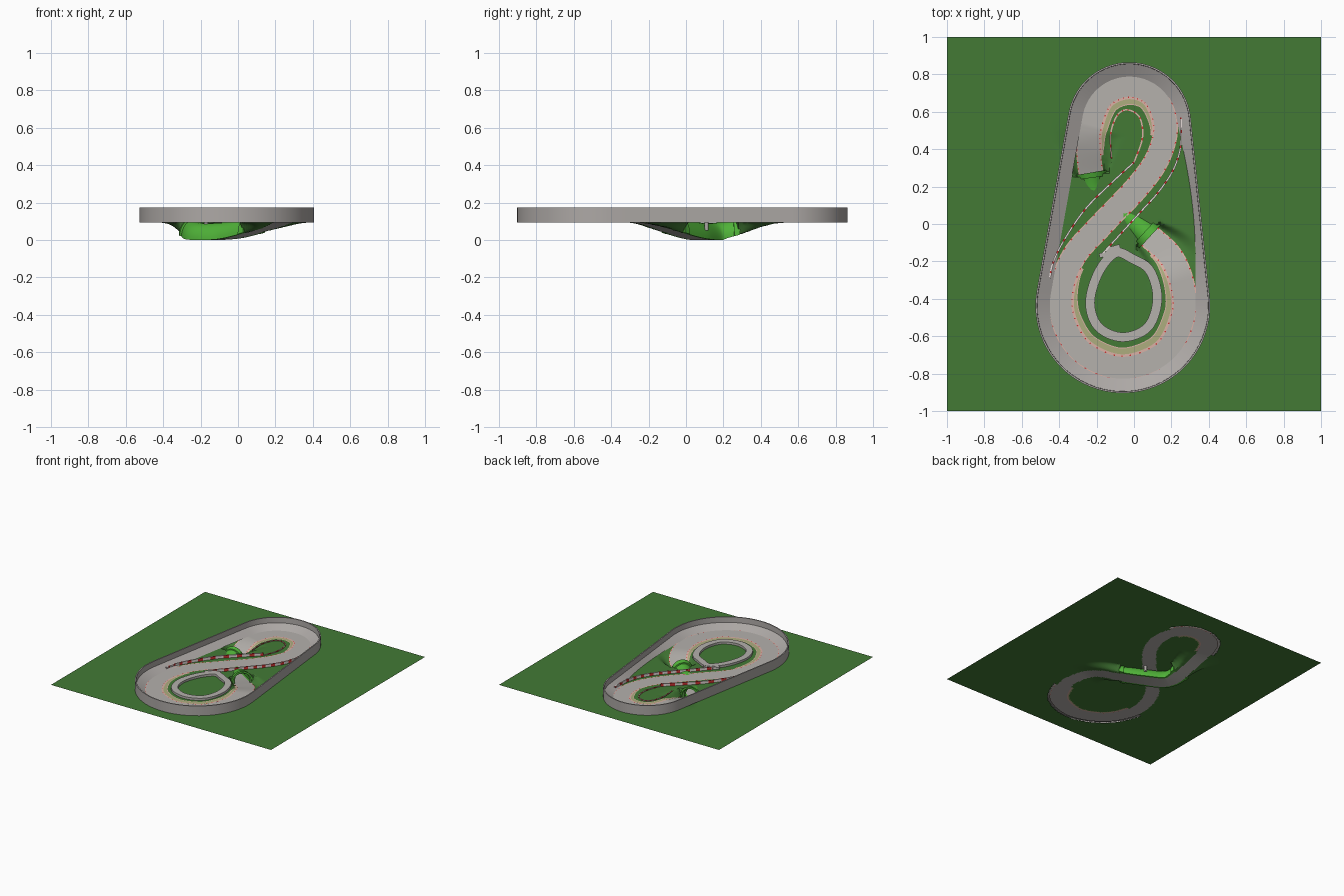
import bpy, bmesh, math
from mathutils import Vector
from mathutils.kdtree import KDTree

if "Cube" in bpy.data.objects:
    bpy.data.objects.remove(bpy.data.objects["Cube"])

G = 0.095  # general ground level

def mat(name, rgb):
    m = bpy.data.materials.new(name)
    m.diffuse_color = (*rgb, 1)
    m.use_nodes = True
    m.node_tree.nodes["Principled BSDF"].inputs["Base Color"].default_value = m.diffuse_color
    return m

GRASS = mat("grass_green", (0.056, 0.195, 0.036))
TUNNEL = mat("tunnel_green", (0.08, 0.45, 0.04))
ROAD = mat("road_grey", (0.46, 0.44, 0.415))
WALL = mat("wall_grey", (0.42, 0.395, 0.38))
SAND = mat("runoff_yellow", (0.42, 0.42, 0.21))
PINK = mat("edge_pink", (0.7, 0.44, 0.38))
RED = mat("stripe_red", (0.62, 0.03, 0.03))
WHITE = mat("stripe_white", (0.78, 0.7, 0.68))

def finish(name, bm, mats):
    me = bpy.data.meshes.new(name)
    bm.to_mesh(me)
    bm.free()
    ob = bpy.data.objects.new(name, me)
    bpy.context.collection.objects.link(ob)
    for m in mats:
        me.materials.append(m)
    bpy.context.view_layer.objects.active = ob
    ob.select_set(True)
    bpy.ops.object.shade_smooth_by_angle(angle=math.radians(35))
    ob.select_set(False)
    return ob

def spline(p, u, closed):
    """Catmull-Rom point at parameter u (in control point units)."""
    n = len(p)
    i = math.floor(u) if closed else min(max(math.floor(u), 0), n - 2)
    t = u - i
    get = lambda k: Vector(p[k % n] if closed else p[min(max(k, 0), n - 1)])
    a, b, c, d = (get(i + k) for k in (-1, 0, 1, 2))
    return 0.5 * (2*b + (c - a)*t + (2*a - 5*b + 4*c - d)*t*t + (3*b - a - 3*c + d)*t**3)

def sweep(name, path, profile, mats, closed=False, rule=lambda i, j: 0, cap=False, loop=False):
    """Sweep profile(t) = [(left offset, height)...], ordered right to left."""
    bm = bmesh.new()
    n = len(path)
    rows = []
    for i, p in enumerate(path):
        a = path[i - 1] if closed or i else p
        b = path[(i + 1) % n] if closed or i < n - 1 else p
        d = (b - a).to_2d().normalized()
        rows.append([bm.verts.new((p.x - d.y*o, p.y + d.x*o, p.z + h))
                     for o, h in profile(i / max(n - 1, 1))])
    for i in range(n if closed else n - 1):
        r, s = rows[i], rows[(i + 1) % n]
        m = len(r)
        for j in range(m if loop else m - 1):
            k = (j + 1) % m
            f = bm.faces.new((r[j], s[j], s[k], r[k]))
            f.material_index = rule(i, j)
    if cap:
        h = len(rows[0]) // 2 if loop else 0
        for r, rev in ((rows[0], False), (rows[-1], True)):
            # a loop profile is an outer arch plus the reversed inner arch
            quads = [(r[j], r[j+1], r[-2-j], r[-1-j]) for j in range(h - 1)] if loop else [r]
            for q in quads:
                bm.faces.new(q[::-1] if rev else q)
    return finish(name, bm, mats)

# figure-eight centre line; it dips below the bridge between points 17 and 3
CENTRE = [(0.085, -0.068), (0.2, -0.18), (0.262, -0.34), (0.262, -0.5), (0.162, -0.688),
          (-0.06, -0.77), (-0.27, -0.69), (-0.375, -0.53), (-0.39, -0.36), (-0.32, -0.17),
          (-0.17, 0.0), (0.02, 0.2), (0.13, 0.36), (0.168, 0.53), (0.105, 0.69),
          (-0.03, 0.74), (-0.17, 0.68), (-0.238, 0.52), (-0.243, 0.4), (-0.23, 0.275),
          (-0.195, 0.15), (-0.05, 0.05)]
N = len(CENTRE)

def track_point(u):
    p = spline(CENTRE, u, True)
    z = G
    if u % N < 3 or u % N > 17:
        t = min(abs(p.y - 0.12) / 0.42, 1)
        z = G * t * t * (3 - 2*t)
    return Vector((p.x, p.y, z))

def section(u0, u1, step=1/14):
    n = max(2, round((u1 - u0) / step))
    return [track_point(u0 + (u1 - u0) * k / n) for k in range(n + 1)]

def make_tree(pts):
    kd = KDTree(len(pts))
    for k, p in enumerate(pts):
        kd.insert((p.x, p.y, 0), k)
    kd.balance()
    return kd

# ground sheet, lowered around the two open cuttings and open under the road
dip_pts, road_pts = section(17, N + 3, 0.05), section(0, 19, 0.05)
dip_tree, road_tree = make_tree(dip_pts), make_tree(road_pts)
bm = bmesh.new()
bmesh.ops.create_grid(bm, x_segments=200, y_segments=200, size=1)
road_bed = set()
for v in bm.verts:
    flat = (v.co.x, v.co.y, 0)
    _, k, d = dip_tree.find(flat)
    u = 17 + k * (N + 3 - 17) / (len(dip_pts) - 1)
    drop = 0
    if d < 0.2 and not 19.05 < u < N - 0.05:
        near = min(1, max(0, 19 - u if u < 20 else (u - N)) / 1.6)  # 0 at a portal
        r0, r1 = 0.066 + 0.025*near, 0.1 + 0.1*near
        w = min(max((r1 - d) / (r1 - r0), 0), 1)
        drop = (G - dip_pts[k].z) * w * w * (3 - 2*w)
    v.co.z = G - drop
    _, k, d = road_tree.find(flat)
    u = k * 0.05
    if d < (0.088 if 3 < u < 7.4 or 13.6 < u < 16.9 else 0.06):
        road_bed.add(v)
bmesh.ops.delete(bm, geom=[f for f in bm.faces if all(v in road_bed for v in f.verts)],
                 context='FACES')
finish("ground", bm, [GRASS])

# road surface
W = 0.063
road = sweep("road", section(0, N - 1/14), lambda t: [(-W, .001), (0, .001), (W, .001)],
             [ROAD], closed=True)
low = min(v.co.z for v in road.data.vertices)
for v in road.data.vertices:
    if v.co.z < 0.004:
        v.co.z -= low

# painted kerbs on both road edges
for side, s in (("left", 1), ("right", -1)):
    sweep(side + "_kerb", section(0, 19, 1/24),
          lambda t: [(s*W - .0035, .003), (s*W + .0035, .003)],
          [PINK, RED], rule=lambda i, j: 1 if i % 6 == 0 else 0)

# yellow run-off areas with pink rims inside both loops
def runoff(name, u0, u1, s, width):
    def prof(t):
        w = width * max(0.08, math.sin(math.pi * t)) ** 0.5
        pts = [(s*W, .002), (s*(W + .01), .002), (s*(W + w), .002), (s*(W + w + .005), .002)]
        return pts if s > 0 else pts[::-1]
    sweep(name, section(u0, u1), prof, [PINK, SAND], rule=lambda i, j: 1 if j == 1 else 0)

runoff("lower_runoff", 0.4, 8.8, -1, 0.041)
runoff("upper_runoff", 12.6, 18.3, 1, 0.036)

# green tunnel under the bridge, with floor lips, and a thick portal ring at each end
def arch(rx, rz):
    return [(-rx*math.cos(math.pi*k/16), rz*math.sin(math.pi*k/16)) for k in range(17)]

sweep("tunnel", section(19, N), lambda t: [(-.06, .0005)] + arch(.077, .09) + [(.06, .0005)], [TUNNEL])
for name, u in (("upper_portal", 19), ("lower_portal", N - 0.22)):
    ring = arch(.087, .1) + arch(.073, .085)[::-1]
    sweep(name, section(u, u + 0.22, 0.22), lambda t: ring, [TUNNEL], cap=True, loop=True)

# red and white barriers beside the bridge, with a flat kerb leading around the upper loop
def at_ground(pts, closed=False, per=10):
    n = len(pts) if closed else len(pts) - 1
    return [Vector((*spline(pts, k / per, closed), G)) for k in range(n * per + (0 if closed else 1))]

def barrier(name, pts, half, high, first):
    sweep(name, at_ground(pts), lambda t: [(-half, 0), (-half, high), (half, high), (half, 0)],
          [first, RED], rule=lambda i, j: 1 if i % 5 < 2 and (j != 1 or i % 5 < 1) else 0, cap=True)

barrier("upper_loop_kerb", [(-0.12, 0.35), (-0.125, 0.48), (-0.09, 0.58), (-0.035, 0.61), (0.03, 0.57),
                            (0.045, 0.46), (0.0, 0.33)], .004, .006, PINK)
barrier("left_barrier", [(0.0, 0.33), (-0.12, 0.22), (-0.26, 0.08), (-0.37, -0.08),
                         (-0.43, -0.2), (-0.45, -0.29)], .005, .022, WHITE)
barrier("right_barrier", [(0.25, 0.57), (0.25, 0.42), (0.21, 0.29), (0.13, 0.17), (0.04, 0.07),
                          (-0.06, -0.04), (-0.165, -0.155)], .005, .022, WHITE)

# raised grey teardrop inside the lower loop, with its entry stubs
sweep("inner_ring", at_ground([(-0.1, -0.155), (-0.01, -0.185), (0.085, -0.25), (0.125, -0.4), (0.075, -0.55),
                               (-0.06, -0.605), (-0.19, -0.55), (-0.235, -0.42), (-0.19, -0.26)], True),
      lambda t: [(-.025, 0), (-.025, .018), (.025, .018), (.025, 0)], [ROAD], closed=True)
for k, o in enumerate(((0, 0), (0.035, 0.03))):
    sweep("entry_stub_%d" % (k + 1), at_ground([(-0.185 + o[0], -0.17 + o[1]), (-0.11 + o[0], -0.15 + o[1])]),
          lambda t: [(-.012, 0), (-.012, .016), (.012, .016), (.012, 0)], [ROAD], cap=True)

# outer wall: hull of two circles, thin upright wall above a banked apron
C1, R1, C2, R2 = Vector((-.06, -.437)), .467, Vector((-.025, .535)), .33
ax = math.atan2((C2 - C1).y, (C2 - C1).x)
te = math.acos((R1 - R2) / (C2 - C1).length)
on = lambda c, r, a: c + r * Vector((math.cos(a), math.sin(a)))
S, A = 12, 40
hull = [on(C1, R1, ax - te).lerp(on(C2, R2, ax - te), k / S) for k in range(S)]
hull += [on(C2, R2, ax - te + 2*te*k/A) for k in range(A)]
hull += [on(C2, R2, ax + te).lerp(on(C1, R1, ax + te), k / S) for k in range(S)]
hull += [on(C1, R1, ax + te + (2*math.pi - 2*te)*k/A) for k in range(A)]

def wall_profile(t):
    i = t * (len(hull) - 1)
    w = 0.077 - (0.037 * math.sin(math.pi * i / S) if i < S else 0)
    return [(0, 0), (0, .08), (.009, .08), (.01, .035), (w, .002)]

sweep("outer_wall", [Vector((p.x, p.y, G)) for p in hull], wall_profile, [WALL], closed=True)

# bridge pillars
for k, (x, y, z) in enumerate(((-0.17, 0.11, 0.02), (-0.02, 0.11, 0.05))):
    b = bmesh.new()
    bmesh.ops.create_cone(b, cap_ends=True, segments=16, radius1=.011, radius2=.011, depth=G - z)
    bmesh.ops.translate(b, verts=b.verts, vec=(x, y, (G + z) / 2))
    finish("bridge_pillar_%d" % (k + 1), b, [WALL])
